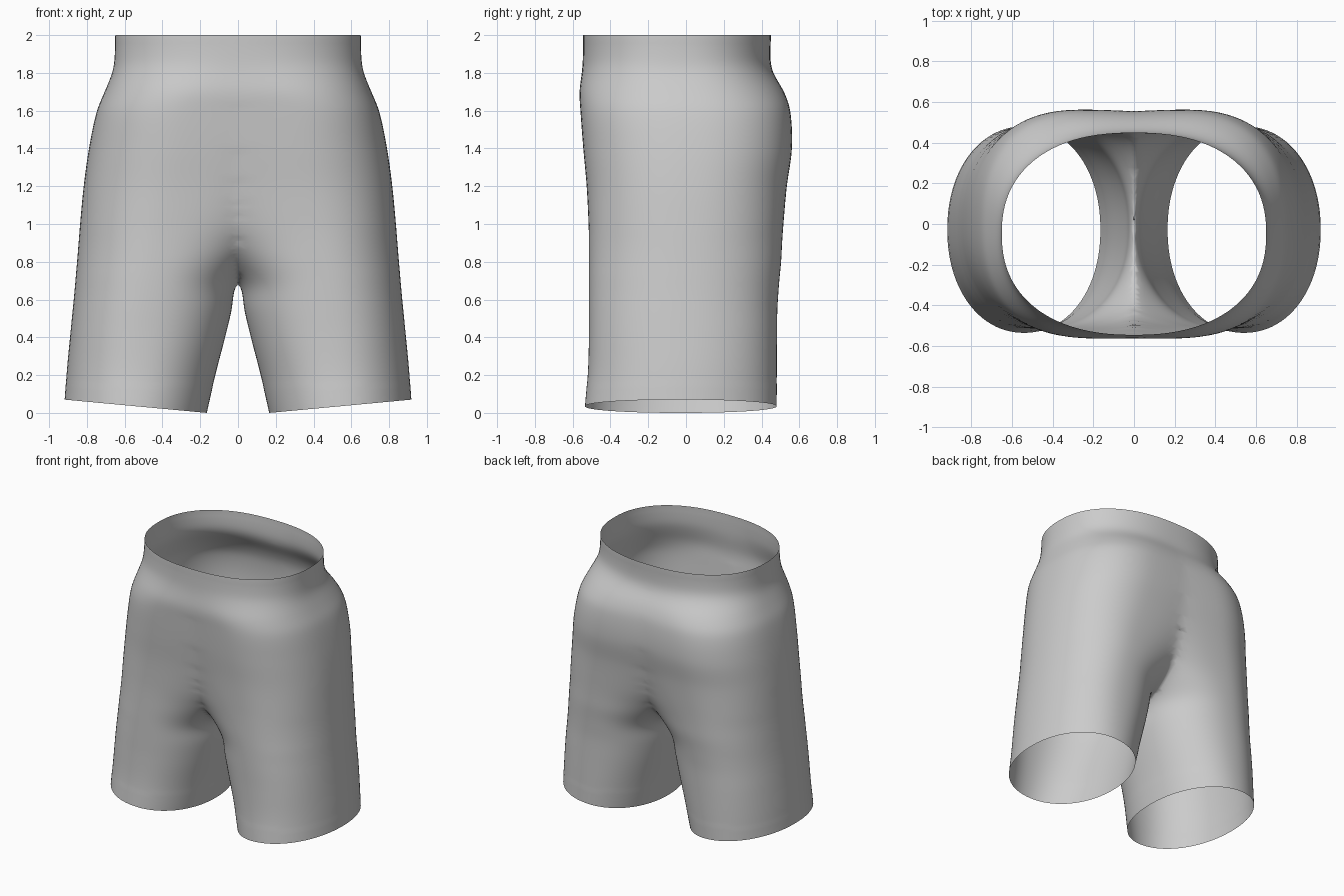
import bpy, bmesh, math

if "Cube" in bpy.data.objects:
    bpy.data.objects.remove(bpy.data.objects["Cube"])

# Section keys: z, centre x, inner x, outer x, front y, back y, roundness
KEYS = [
    (0.00, .54, .165, .918, -.535, .480, 2.10),
    (0.20, .52, .120, .905, -.520, .482, 2.15),
    (0.40, .50, .068, .888, -.515, .483, 2.20),
    (0.55, .48, .032, .875, -.515, .485, 2.20),
    (0.66, .46, .016, .865, -.515, .492, 2.20),
    (0.72, .45, -.02, .860, -.515, .497, 2.20),
    (0.80, .43, -.10, .853, -.515, .505, 2.20),
    (0.90, .41, -.23, .845, -.515, .510, 2.20),
    (1.00, .38, -.36, .837, -.517, .517, 2.25),
    (1.20, .32, -.56, .818, -.527, .535, 2.30),
    (1.40, .27, -.68, .790, -.545, .562, 2.35),
    (1.60, .22, -.72, .748, -.560, .553, 2.40),
    (1.70, .15, -.70, .707, -.565, .520, 2.40),
    (1.80, .06, -.67, .667, -.552, .462, 2.40),
    (1.86, .02, -.66, .656, -.547, .448, 2.35),
    (2.00, .00, -.65, .650, -.545, .450, 2.30),
]
ROWS, SIDES = 90, 96


def section(z):
    """Smoothly interpolate the section keys at height z."""
    i = next((k for k in range(len(KEYS) - 1) if z <= KEYS[k + 1][0]), len(KEYS) - 2)
    a, b = KEYS[i], KEYS[i + 1]
    p, q = KEYS[max(i - 1, 0)], KEYS[min(i + 2, len(KEYS) - 1)]
    h = b[0] - a[0]
    t = (z - a[0]) / h
    out = []
    for c in range(1, 7):
        m0 = (b[c] - p[c]) / (b[0] - p[0]) * h
        m1 = (q[c] - a[c]) / (q[0] - a[0]) * h
        out.append((2*t**3 - 3*t*t + 1)*a[c] + (t**3 - 2*t*t + t)*m0
                   + (3*t*t - 2*t**3)*b[c] + (t**3 - t*t)*m1)
    return out


def spow(v, e):
    return math.copysign(abs(v) ** e, v)


# One leg tube that widens into half of the hips and waistband
bm = bmesh.new()
rings = []
for r in range(ROWS + 1):
    z = min(2.0 * r / ROWS, 2.0)
    cx, xin, xout, yf, yb, n = section(z)
    cy, ry = (yf + yb) / 2, (yb - yf) / 2
    ring = []
    for s in range(SIDES):
        ang = 2 * math.pi * (s + .5) / SIDES
        c, d = spow(math.cos(ang), 2 / n), spow(math.sin(ang), 2 / n)
        x = cx + c * (xout - cx if c > 0 else cx - xin)
        # hem slants up towards the outer side
        tilt = 0.07 * (x - .165) / .75 * max(0, 1 - z / .6)
        ring.append(bm.verts.new((x, cy + ry * d, z + tilt)))
    rings.append(ring)
for lo, hi in zip(rings, rings[1:]):
    for s in range(SIDES):
        t = (s + 1) % SIDES
        bm.faces.new((lo[s], lo[t], hi[t], hi[s]))

# Trim at the centre seam
bmesh.ops.bisect_plane(bm, geom=bm.verts[:] + bm.edges[:] + bm.faces[:], dist=.002,
                       plane_co=(0, 0, 0), plane_no=(1, 0, 0), clear_inner=True)
for v in bm.verts:
    if abs(v.co.x) < .003:
        v.co.x = 0
for f in bm.faces:
    f.smooth = True
mesh = bpy.data.meshes.new("shorts")
bm.to_mesh(mesh)
bm.free()
shorts = bpy.data.objects.new("shorts", mesh)
bpy.context.collection.objects.link(shorts)

# Mirror to the other leg and soften the crotch and seams, leaving the open rims alone
mirror = shorts.modifiers.new("mirror", 'MIRROR')
mirror.use_clip = True
mirror.merge_threshold = .002
group = shorts.vertex_groups.new(name="soft")
group.add([v.index for v in mesh.vertices if .15 < v.co.z < 1.97], 1.0, 'REPLACE')
soft = shorts.modifiers.new("soften", 'SMOOTH')
soft.vertex_group = "soft"
soft.factor = .5
soft.iterations = 8
